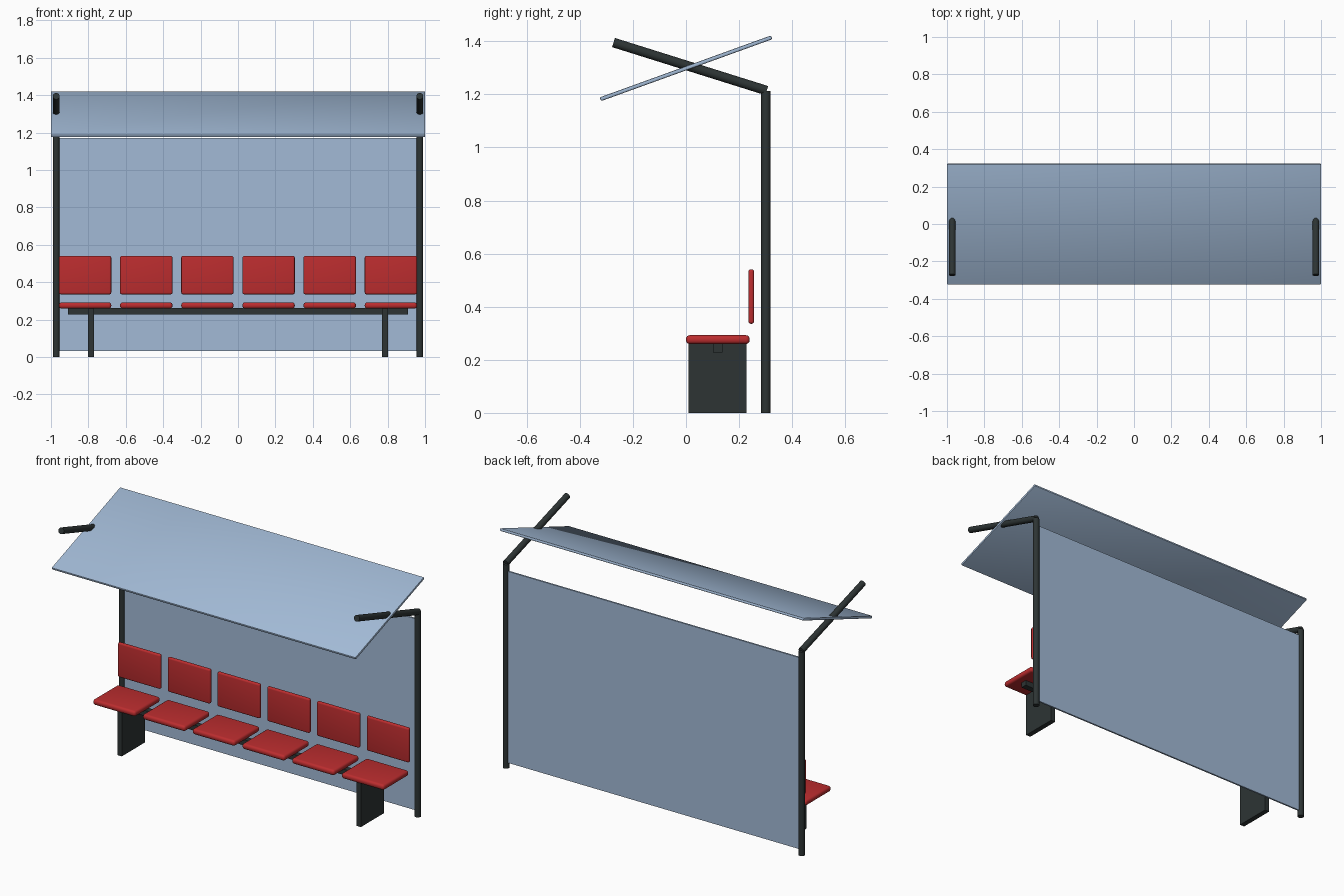
import bpy
import math
from mathutils import Vector

cube = bpy.data.objects.get("Cube")
if cube:
    bpy.data.objects.remove(cube, do_unlink=True)


def material(name, rgb):
    mat = bpy.data.materials.new(name)
    mat.use_nodes = True
    colour = (*rgb, 1.0)
    mat.diffuse_color = colour
    for node in mat.node_tree.nodes:
        if node.type == 'BSDF_PRINCIPLED':
            node.inputs["Base Color"].default_value = colour
    return mat


glass = material("pale blue panel", (0.36, 0.49, 0.67))
metal = material("dark metal", (0.026, 0.034, 0.034))
red = material("red seat", (0.5, 0.026, 0.028))


def finish(obj, name, mat):
    obj.name = name
    obj.data.materials.append(mat)
    bpy.ops.object.shade_smooth_by_angle(angle=math.radians(35))
    return obj


def box(name, centre, size, mat, bevel=0.0, segments=1, tilt=0.0):
    """Box with optional rounded edges, tilted about x."""
    bpy.ops.mesh.primitive_cube_add(size=1, location=centre)
    obj = bpy.context.object
    obj.scale = size
    bpy.ops.object.transform_apply(location=False, rotation=False, scale=True)
    if bevel:
        mod = obj.modifiers.new("rounded edges", 'BEVEL')
        mod.width = bevel
        mod.segments = segments
        bpy.ops.object.modifier_apply(modifier=mod.name)
    obj.rotation_euler.x = tilt
    return finish(obj, name, mat)


def tube(name, start, end, radius, mat):
    """Round bar between two points."""
    start, end = Vector(start), Vector(end)
    axis = end - start
    bpy.ops.mesh.primitive_cylinder_add(vertices=24, radius=radius, depth=axis.length,
                                        location=(start + end) / 2)
    obj = bpy.context.object
    obj.rotation_euler = axis.to_track_quat('Z', 'Y').to_euler()
    return finish(obj, name, mat)


# Sloping roof and upright rear panel
box("roof_panel", (0, 0, 1.298), (2.0, 0.686, 0.015), glass,
    bevel=0.005, segments=2, tilt=math.atan2(0.235, 0.65))
box("back_panel", (0, 0.302, 0.602), (1.95, 0.01, 1.138), glass)

# Posts, roof arms and bench legs on both sides
for side, sx in (("left", 1), ("right", -1)):
    x = sx * 0.972
    tube(side + "_post", (x, 0.301, 0), (x, 0.301, 1.212), 0.018, metal)
    tube(side + "_roof_arm", (x, 0.304, 1.214), (x, -0.273, 1.395), 0.018, metal)
    box(side + "_bench_leg", (sx * 0.786, 0.119, 0.13), (0.03, 0.218, 0.26), metal)

# Bench rail
box("bench_rail", (0, 0.119, 0.245), (1.82, 0.036, 0.034), metal)

# Row of six seats with separate backrests
for i in range(6):
    x = (i - 2.5) * 0.327
    box(f"seat_{i + 1}", (x, 0.12, 0.276), (0.28, 0.24, 0.033), red, 0.014, 4)
    box(f"backrest_{i + 1}", (x, 0.246, 0.438), (0.28, 0.022, 0.205), red, 0.0095, 4)
